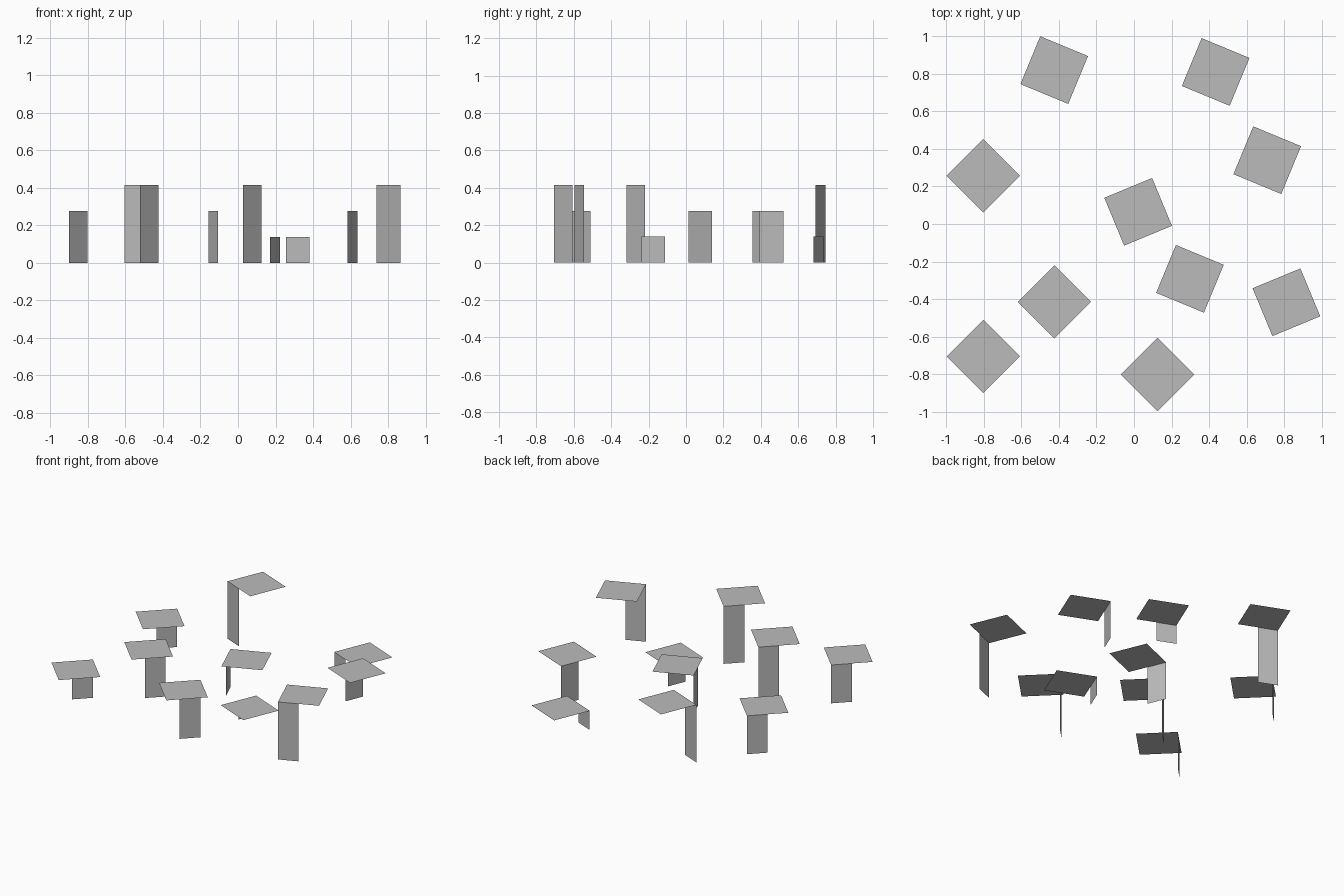
import bpy
import bmesh
from math import cos, sin, radians
from mathutils import Vector

cube = bpy.data.objects.get("Cube")
if cube:
    bpy.data.objects.remove(cube, do_unlink=True)

RADIUS = 0.195   # centre to corner of a square top
STEP = 0.1385    # height unit of the posts

grey = bpy.data.materials.new("plain_grey")
grey.use_nodes = True
colour = (0.5, 0.5, 0.5, 1)
grey.diffuse_color = colour
grey.node_tree.nodes["Principled BSDF"].inputs["Base Color"].default_value = colour


def add_sheet(name, points):
    """One flat four-sided sheet."""
    bm = bmesh.new()
    bm.faces.new([bm.verts.new(p) for p in points])
    mesh = bpy.data.meshes.new(name)
    bm.to_mesh(mesh)
    bm.free()
    mesh.materials.append(grey)
    obj = bpy.data.objects.new(name, mesh)
    bpy.context.collection.objects.link(obj)


def add_stand(number, x, y, angle, steps):
    """Square top, with a half-width post under one edge starting at a corner."""
    top = Vector((0, 0, steps * STEP))
    corners = [Vector((x + RADIUS * cos(radians(angle + 90 * i)),
                       y + RADIUS * sin(radians(angle + 90 * i)), 0))
               for i in range(4)]
    add_sheet(f"square_top_{number}", [c + top for c in corners])
    start, middle = corners[0], (corners[0] + corners[1]) / 2
    add_sheet(f"post_{number}", [start, middle, middle + top, start + top])


# x, y, angle of the post corner, height in steps
stands = [
    (-0.425, 0.82, 202.5, 3),
    (0.435, 0.81, 202.5, 1),
    (0.71, 0.34, 112.5, 2),
    (0.022, 0.065, 157.5, 2),
    (-0.803, 0.257, 90, 2),
    (-0.424, -0.415, 90, 3),
    (-0.803, -0.705, 90, 2),
    (0.125, -0.802, 90, 3),
    (0.298, -0.292, 112.5, 1),
    (0.812, -0.417, 247.5, 3),
]
for number, stand in enumerate(stands, 1):
    add_stand(number, *stand)
